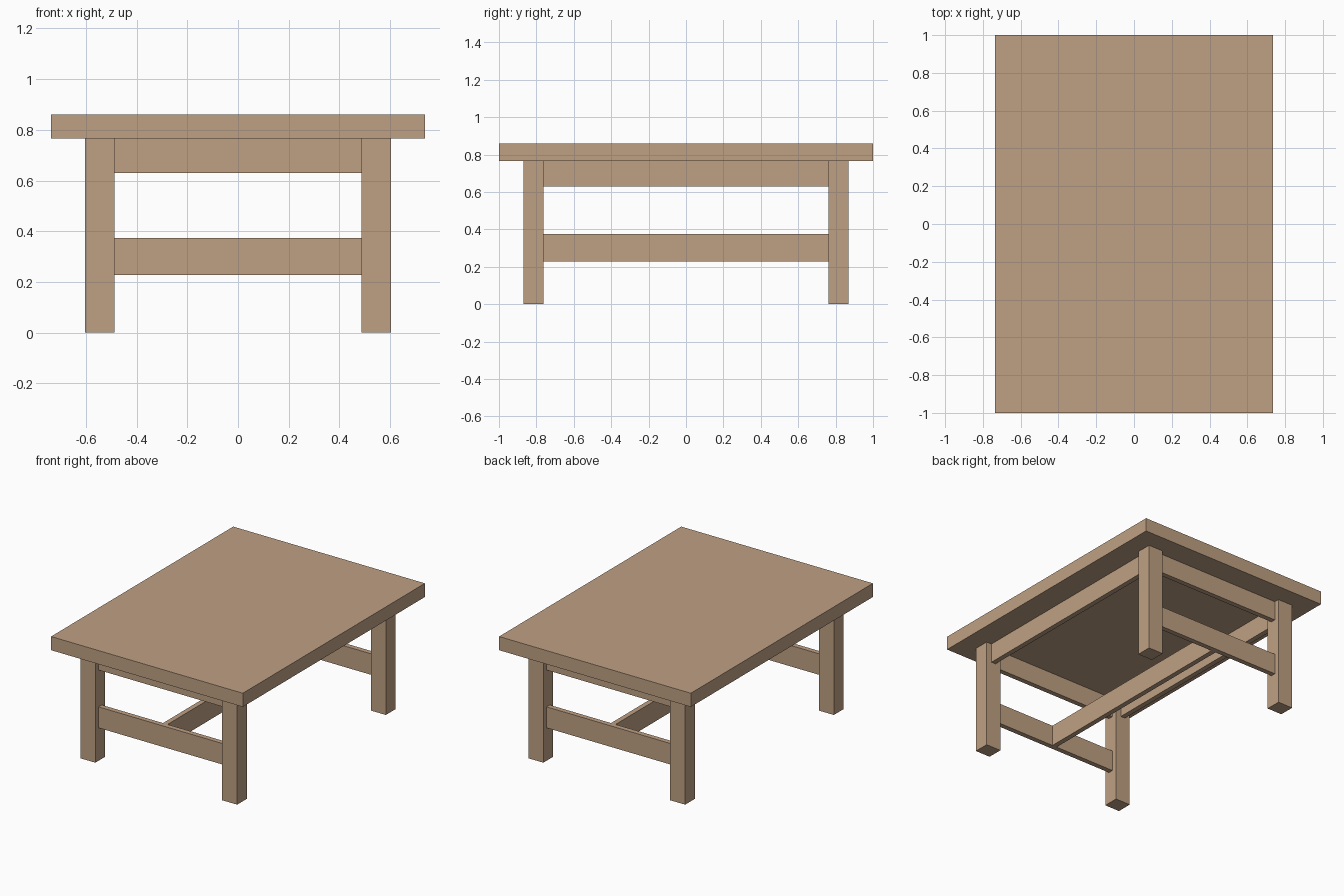
import bpy

if "Cube" in bpy.data.objects:
    bpy.data.objects.remove(bpy.data.objects["Cube"])

wood = bpy.data.materials.new("light_wood")
wood.diffuse_color = (0.52, 0.352, 0.227, 1)
wood.use_nodes = True
wood.node_tree.nodes["Principled BSDF"].inputs["Base Color"].default_value = wood.diffuse_color


def box(name, x0, x1, y0, y1, z0, z1):
    """Axis-aligned box between the given limits."""
    bpy.ops.mesh.primitive_cube_add(
        size=1, location=((x0 + x1) / 2, (y0 + y1) / 2, (z0 + z1) / 2))
    ob = bpy.context.object
    ob.name = name
    ob.scale = (x1 - x0, y1 - y0, z1 - z0)
    bpy.ops.object.transform_apply(location=False, rotation=False, scale=True)
    ob.data.materials.append(wood)


LEG_IN_X, LEG_OUT_X = 0.488, 0.603
LEG_IN_Y, LEG_OUT_Y = 0.762, 0.87
MID_X = (LEG_IN_X + LEG_OUT_X) / 2
MID_Y = (LEG_IN_Y + LEG_OUT_Y) / 2
H = 0.0175                      # half thickness of the rails
TOP_Z, UNDER_Z = 0.86, 0.765    # tabletop
APRON_Z = 0.63                  # lower edge of aprons
BAR_Z0, BAR_Z1 = 0.228, 0.374   # stretchers

# Tabletop
box("tabletop", -0.737, 0.737, -1, 1, UNDER_Z, TOP_Z)

# Legs
for sx, side in ((-1, "left"), (1, "right")):
    for sy, end in ((-1, "front"), (1, "back")):
        xs = sorted((sx * LEG_IN_X, sx * LEG_OUT_X))
        ys = sorted((sy * LEG_IN_Y, sy * LEG_OUT_Y))
        box(f"{end}_{side}_leg", *xs, *ys, 0, UNDER_Z)

# End aprons and end stretchers, centred on the legs
for sy, end in ((-1, "front"), (1, "back")):
    y = sy * MID_Y
    box(f"{end}_apron", -LEG_IN_X, LEG_IN_X, y - H, y + H, APRON_Z, UNDER_Z)
    box(f"{end}_stretcher", -LEG_IN_X, LEG_IN_X, y - H, y + H, BAR_Z0, BAR_Z1)

# Long side aprons
for sx, side in ((-1, "left"), (1, "right")):
    x = sx * MID_X
    box(f"{side}_apron", x - H, x + H, -LEG_IN_Y, LEG_IN_Y, APRON_Z, UNDER_Z)

# Central long stretcher joining the two end stretchers
box("centre_stretcher", -H, H, -MID_Y + H, MID_Y - H, BAR_Z0, BAR_Z1)
